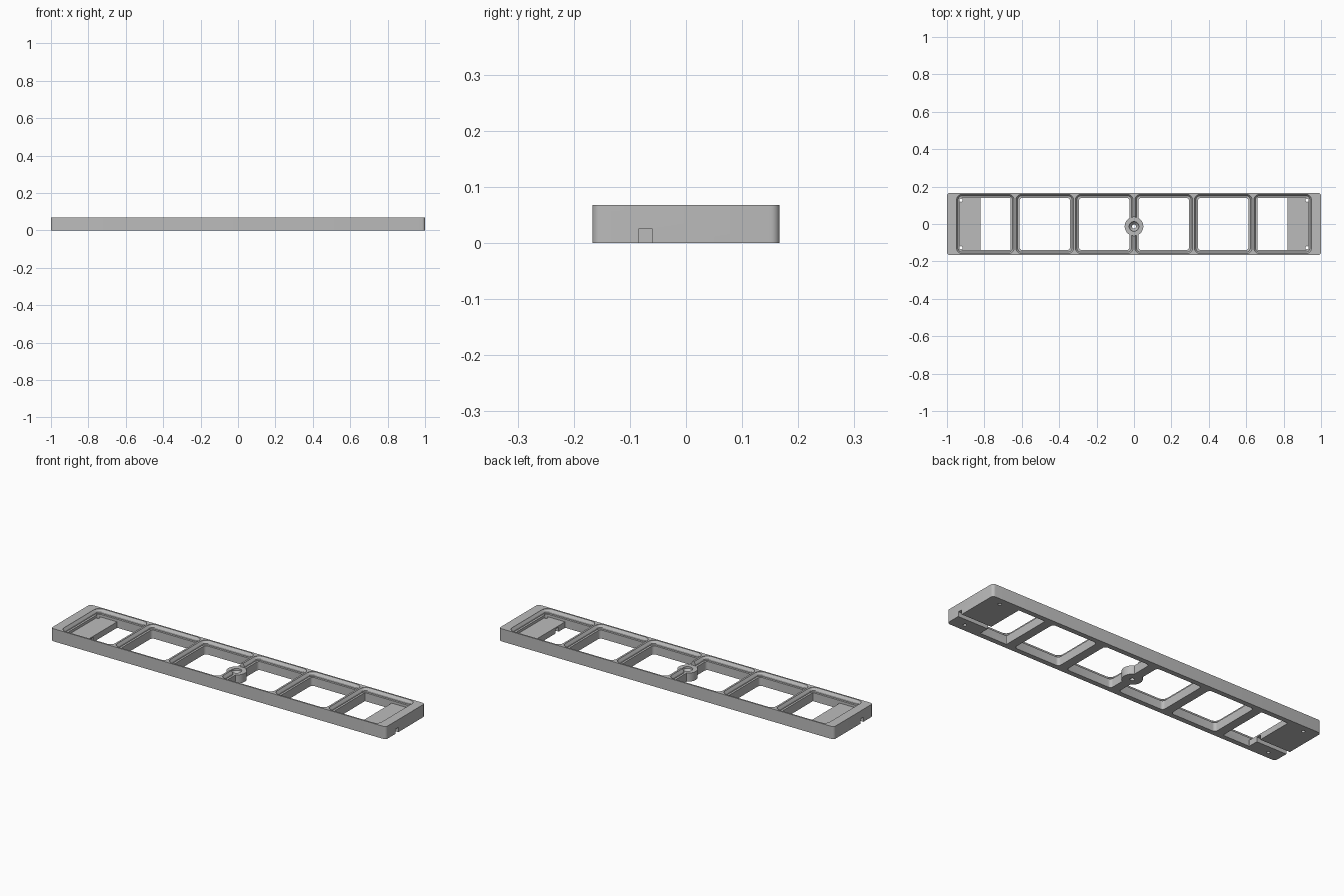
import bpy, bmesh
from math import pi, cos, sin

cube = bpy.data.objects.get("Cube")
if cube:
    bpy.data.objects.remove(cube, do_unlink=True)

mat = bpy.data.materials.new("light_gray")
mat.use_nodes = True
GRAY = (0.5, 0.5, 0.5, 1)
mat.diffuse_color = GRAY
mat.node_tree.nodes["Principled BSDF"].inputs["Base Color"].default_value = GRAY

H = 0.068          # overall height
PITCH = 0.318      # spacing of the six cells
FLOOR = 0.032      # top of the end floors


def outline(x0, x1, y0, y1, r, n=5):
    """Rounded rectangle, counter-clockwise."""
    corners = [(x1 - r, y1 - r), (x0 + r, y1 - r), (x0 + r, y0 + r), (x1 - r, y0 + r)]
    pts = []
    for i, (cx, cy) in enumerate(corners):
        for k in range(n + 1):
            a = (i + k / n) * pi / 2
            pts.append((cx + r * cos(a), cy + r * sin(a)))
    return pts


def circle(cx, cy, r, n=32):
    return [(cx + r * cos(2 * pi * i / n), cy + r * sin(2 * pi * i / n)) for i in range(n)]


def loft(name, sections):
    """Closed solid through (outline, z) sections."""
    bm = bmesh.new()
    rings = [[bm.verts.new((x, y, z)) for x, y in pts] for pts, z in sections]
    bm.faces.new(rings[0][::-1])
    bm.faces.new(rings[-1])
    for a, b in zip(rings, rings[1:]):
        for i in range(len(a)):
            j = (i + 1) % len(a)
            bm.faces.new((a[i], a[j], b[j], b[i]))
    me = bpy.data.meshes.new(name)
    bm.to_mesh(me)
    bm.free()
    me.materials.append(mat)
    ob = bpy.data.objects.new(name, me)
    bpy.context.collection.objects.link(ob)
    return ob


def combine(target, tool, op):
    """Apply one boolean and discard the tool."""
    tool.hide_render = True
    mod = target.modifiers.new("cut", "BOOLEAN")
    mod.operation, mod.solver, mod.object = op, "EXACT", tool
    bpy.context.view_layer.update()
    graph = bpy.context.evaluated_depsgraph_get()
    me = bpy.data.meshes.new_from_object(target.evaluated_get(graph))
    target.modifiers.clear()
    target.data = me
    bpy.data.objects.remove(tool, do_unlink=True)


def cut(target, sections):
    combine(target, loft("cutter", sections), "DIFFERENCE")


# Main tray with rounded upright corners
body = outline(-1, 1, -0.167, 0.167, 0.016)
frame = loft("tray_frame", [(body, 0), (body, H)])

# Six cells: chamfered lip, ledge, then window opening
for i in range(6):
    cx = (i - 2.5) * PITCH

    def cell(inset, r):
        hx, hy = PITCH / 2 - inset, 0.164 - inset
        return outline(cx - hx, cx + hx, -hy, hy, r)

    cut(frame, [(cell(0.005, 0.03), H + 0.01), (cell(0.005, 0.03), H - 0.002),
                (cell(0.013, 0.024), H - 0.014), (cell(0.013, 0.024), 0.046)][::-1])
    win = cell(0.024, 0.016)
    if i in (0, 5):
        # End cells keep a floor beside a shorter opening
        cut(frame, [(win, FLOOR), (win, H)])
        a, b = (0.66, 0.82) if i else (-0.82, -0.66)
        hole = outline(a, b, -0.14, 0.14, 0.003)
        cut(frame, [(hole, -0.01), (hole, H)])
    else:
        cut(frame, [(win, -0.01), (win, H)])

# Centre boss set on the middle divider, with a countersunk hole
BY, BOSS = -0.013, 0.046
clear = circle(0, BY, 0.05)
cut(frame, [(clear, BOSS - 0.01), (clear, H + 0.01)])
combine(frame, loft("boss", [(clear, 0), (clear, BOSS)]), "UNION")
cut(frame, [(circle(0, BY, 0.011), -0.01), (circle(0, BY, 0.011), 0.02),
            (circle(0, BY, 0.026), 0.036), (circle(0, BY, 0.026), H)])

# Screw holes and cable channels at both ends
for s in (-1, 1):
    for t in (-1, 1):
        c = circle(s * 0.925, t * 0.127, 0.009, 16)
        cut(frame, [(c, -0.01), (c, H)])
    x0, x1 = sorted((s * 0.8, s * 1.02))
    slot = [(x0, -0.085), (x1, -0.085), (x1, -0.06), (x0, -0.06)]
    cut(frame, [(slot, -0.01), (slot, 0.025)])

# Smooth the round corners, keep the edges crisp
bpy.ops.object.select_all(action="DESELECT")
frame.select_set(True)
bpy.context.view_layer.objects.active = frame
bpy.ops.object.shade_smooth_by_angle(angle=pi / 6)
